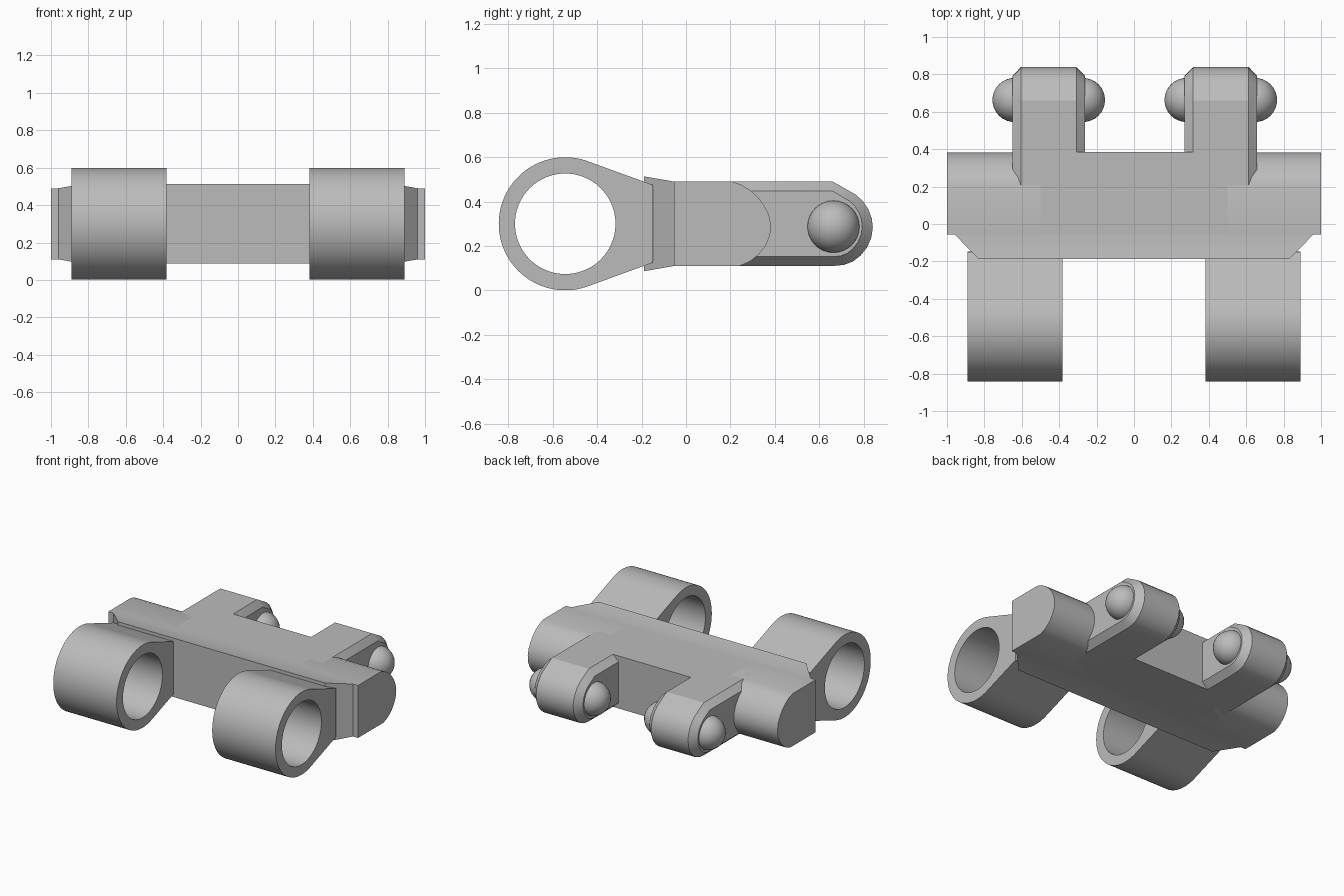
import bpy, bmesh
from math import sin, cos, radians, pi
from mathutils import Matrix

cube = bpy.data.objects.get("Cube")
if cube:
    bpy.data.objects.remove(cube, do_unlink=True)

GREY = (0.5, 0.5, 0.5, 1)
metal = bpy.data.materials.new("plain grey metal")
metal.use_nodes = True
metal.diffuse_color = GREY
metal.node_tree.nodes["Principled BSDF"].inputs["Base Color"].default_value = GREY


def finish(name, bm):
    """Turn a bmesh into a shaded object."""
    bmesh.ops.recalc_face_normals(bm, faces=bm.faces)
    mesh = bpy.data.meshes.new(name)
    bm.to_mesh(mesh)
    bm.free()
    mesh.materials.append(metal)
    obj = bpy.data.objects.new(name, mesh)
    bpy.context.collection.objects.link(obj)
    bpy.ops.object.select_all(action='DESELECT')
    obj.select_set(True)
    bpy.context.view_layer.objects.active = obj
    bpy.ops.object.shade_smooth_by_angle(angle=radians(28))
    return obj


def skin(name, loops, closed=False):
    """Join matching vertex loops in order, capping the ends unless closed."""
    bm = bmesh.new()
    rings = [[bm.verts.new(p) for p in loop] for loop in loops]
    n = len(rings[0])
    pairs = list(zip(rings, rings[1:]))
    if closed:
        pairs.append((rings[-1], rings[0]))
    else:
        bm.faces.new(rings[0])
        bm.faces.new(rings[-1])
    for a, b in pairs:
        for i in range(n):
            j = (i + 1) % n
            bm.faces.new((a[i], a[j], b[j], b[i]))
    return finish(name, bm)


def at_x(x, profile):
    return [(x, y, z) for y, z in profile]


# Crossbar ends with a rounded back
bar = [(-.055, .11), (-.055, .49), (.205, .49), (.25, .475), (.29, .45),
       (.325, .418), (.353, .38), (.373, .34), (.382, .295), (.378, .25),
       (.36, .205), (.33, .165), (.29, .132), (.24, .11)]
for side, s in (("left", 1), ("right", -1)):
    skin(side + "_bar_end", [at_x(s * .5, bar), at_x(s, bar)])

# Square middle of the crossbar
middle = [(-.055, .11), (-.055, .49), (.385, .49), (.385, .11)]
skin("bar_middle", [at_x(-.5, middle), at_x(.5, middle)])

# Flared front plate with slanted ends
skin("front_plate", [
    [(-w, y, z0), (w, y, z0), (w, y, z1), (-w, y, z1)]
    for w, y, z0, z1 in ((.83, -.188, .087, .513), (.96, -.055, .11, .49), (.96, 0, .11, .49))])


# Hinge eyes: round outside, tapering into the crossbar
def eye_radius(a):
    a = abs(a)
    if a >= radians(70):
        return .299
    return min(.395 / cos(a), .299 / cos(a - radians(70))) if a < radians(89) else .299


angles = [radians(d) for d in range(-180, 180, 4)]
outer = [(-.543 + eye_radius(a) * cos(a), .3 + eye_radius(a) * sin(a)) for a in angles]
hole = [(-.543 + .226 * cos(a), .3 + .226 * sin(a)) for a in angles]
for side, s in (("left", 1), ("right", -1)):
    a, b = s * .383, s * .89
    skin(side + "_hinge_eye", [at_x(a, outer), at_x(b, outer), at_x(b, hole), at_x(a, hole)], True)

# Arms with bevelled edges and a rounded tip
tip = [(.66, .49), (.765, .43), (.797, .4), (.82, .365), (.835, .325), (.84, .285),
       (.834, .24), (.815, .195), (.785, .157), (.75, .13), (.71, .115), (.66, .11)]
arm = [(.1, .11), (.1, .49)] + tip
face = [(y if y < .5 else .65 + (y - .65) * .75, .3 + (z - .3) * .78) for y, z in arm]
for side, x in (("left", .464), ("right", -.456)):
    skin(side + "_arm", [at_x(x - .194, face), at_x(x - .148, arm),
                         at_x(x + .148, arm), at_x(x + .194, face)])
    # Round pin heads on both faces of the arm
    for label, s in (("outer", 1 if x > 0 else -1), ("inner", -1 if x > 0 else 1)):
        bm = bmesh.new()
        place = Matrix.Translation((x + s * .183, .663, .287)) @ Matrix.Rotation(pi / 2, 4, 'Y')
        bmesh.ops.create_uvsphere(bm, u_segments=32, v_segments=16, radius=.118, matrix=place)
        finish(side + "_arm_" + label + "_pin", bm)
